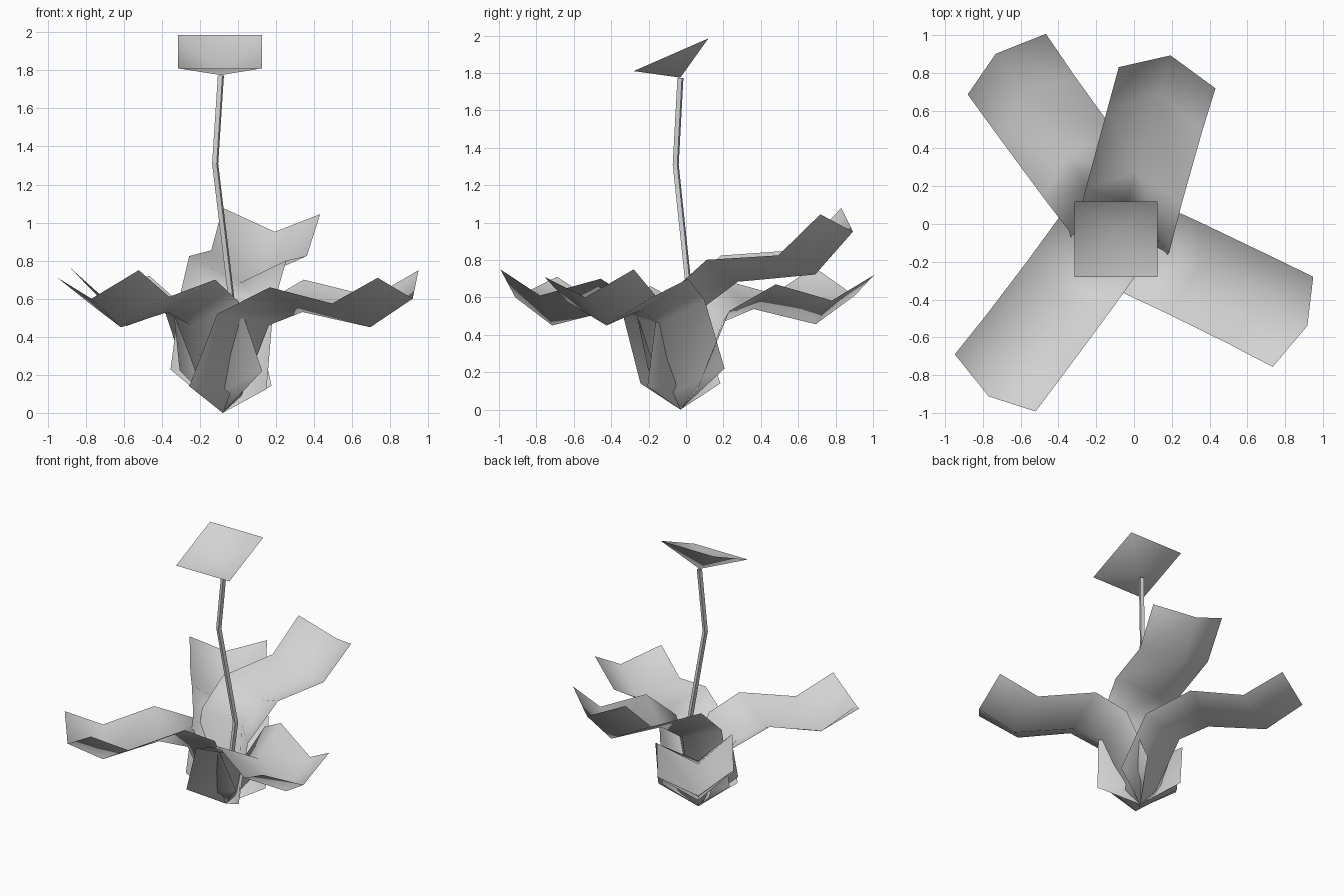
import bpy
import math
from mathutils import Vector, Matrix

cube = bpy.data.objects.get("Cube")
if cube:
    bpy.data.objects.remove(cube)

BASE = Vector((-0.08, -0.03, 0.0))


def make_material(name, colour):
    mat = bpy.data.materials.new(name)
    mat.use_nodes = True
    mat.diffuse_color = colour
    mat.node_tree.nodes["Principled BSDF"].inputs["Base Color"].default_value = colour
    return mat


GREY = make_material("pale grey", (0.65, 0.65, 0.65, 1))


def make_object(name, verts, faces, smooth=True):
    mesh = bpy.data.meshes.new(name)
    mesh.from_pydata(verts, [], faces)
    mesh.materials.append(GREY)
    for poly in mesh.polygons:
        poly.use_smooth = smooth
    obj = bpy.data.objects.new(name, mesh)
    bpy.context.collection.objects.link(obj)
    return obj


# Petal rows from base to tip: right rim, crease, left rim (reach, side, height)
ROWS = [
    ((-0.06, -0.27, 0.14), (0.11, 0, 0.09), (0.01, 0.27, 0.22)),
    ((0.115, -0.29, 0.52), (0.27, 0, 0.46), (0.145, 0.22, 0.585)),
    ((0.42, -0.28, 0.66), (0.47, 0, 0.53), (0.36, 0.23, 0.70)),
    ((0.785, -0.275, 0.575), (0.87, 0, 0.45), (0.765, 0.24, 0.61)),
    ((1.055, -0.278, 0.71), (1.12, 0, 0.60), (1.03, 0.245, 0.75)),
]


def make_petal(name, heading, lift=0, size=1):
    """Creased strip that rises from the base, then arches outward."""
    place = (Matrix.Translation(BASE)
             @ Matrix.Rotation(math.radians(heading), 4, 'Z')
             @ Matrix.Rotation(math.radians(-lift), 4, 'Y')
             @ Matrix.Diagonal((size, 1, size, 1)))
    points = [Vector((0, 0, 0))]
    for row in ROWS:
        points.extend(Vector(p) for p in row)
    faces = [(0, 1, 2), (0, 2, 3)]
    for row in range(len(ROWS) - 1):
        for side in (1, 2):
            a = row * 3 + side
            faces.append((a, a + 3, a + 4, a + 1))
    return make_object(name, [place @ p for p in points], faces)


make_petal("front_right_petal", -128)
make_petal("front_left_petal", -27)
make_petal("back_left_petal", 73.5, lift=16.5, size=1.065)
make_petal("back_right_petal", 125, size=1.015)

# Thin bent stalk with a square section
PATH = [BASE + Vector((0, 0, 0.01)), (-0.035, 0.02, 0.6),
        (-0.12, -0.055, 1.31), (-0.09, -0.03, 1.772)]
SIDES, RADIUS = 4, 0.018
verts, faces = [], []
for point in PATH:
    for i in range(SIDES):
        turn = math.tau * (i + 0.3) / SIDES
        verts.append(Vector(point) + RADIUS * Vector((math.cos(turn), math.sin(turn), 0)))
for ring in range(len(PATH) - 1):
    for i in range(SIDES):
        a, b = ring * SIDES + i, ring * SIDES + (i + 1) % SIDES
        faces.append((a, b, b + SIDES, a + SIDES))
make_object("stalk", verts, faces, smooth=False)

# Shallow tilted four-sided cup on top of the stalk
rim = [(-0.315, -0.28, 1.81), (0.125, -0.28, 1.81),
       (0.125, 0.12, 1.985), (-0.315, 0.12, 1.985)]
make_object("stalk_cup", rim + [(-0.09, -0.03, 1.775)],
            [(i, (i + 1) % 4, 4) for i in range(4)])
